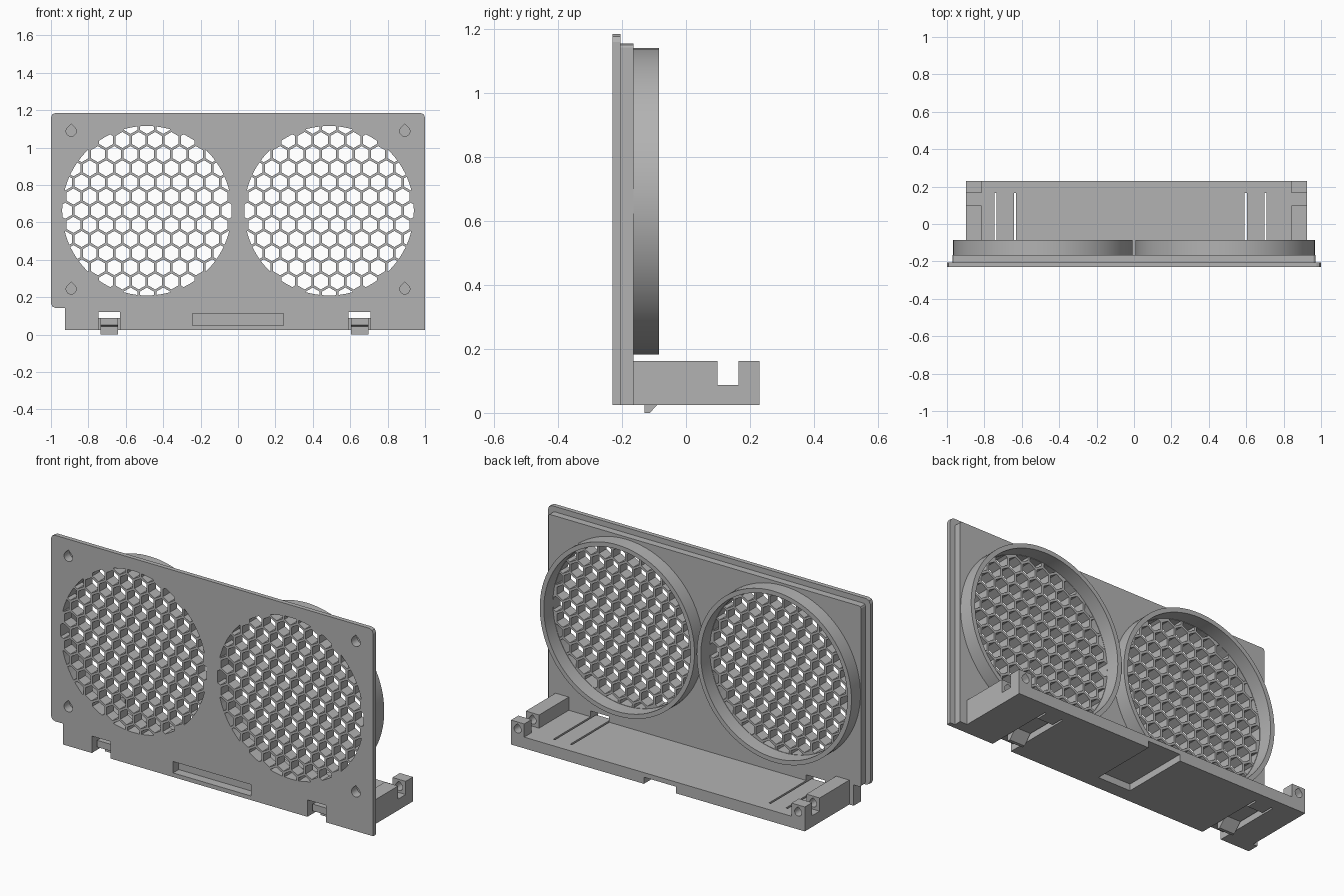
import bpy, bmesh, math

if "Cube" in bpy.data.objects:
    bpy.data.objects.remove(bpy.data.objects["Cube"], do_unlink=True)

grey = bpy.data.materials.new("plain_grey")
grey.use_nodes = True
COLOUR = (0.45, 0.45, 0.45, 1)
grey.diffuse_color = COLOUR
for node in grey.node_tree.nodes:
    if node.type == 'BSDF_PRINCIPLED':
        node.inputs["Base Color"].default_value = COLOUR


def prisms(name, outlines, axis, lo, hi):
    """Extrude outlines along x, as (y, z) points, or along y, as (x, z) points."""
    bm = bmesh.new()
    place = (lambda p, d: (d, *p)) if axis == 'x' else (lambda p, d: (p[0], d, p[1]))
    for pts in outlines:
        a = [bm.verts.new(place(p, lo)) for p in pts]
        b = [bm.verts.new(place(p, hi)) for p in pts]
        bm.faces.new(a)
        bm.faces.new(b[::-1])
        for i in range(len(pts)):
            j = (i + 1) % len(pts)
            bm.faces.new((a[j], a[i], b[i], b[j]))
    bmesh.ops.recalc_face_normals(bm, faces=bm.faces)
    mesh = bpy.data.meshes.new(name)
    bm.to_mesh(mesh)
    bm.free()
    mesh.materials.append(grey)
    ob = bpy.data.objects.new(name, mesh)
    bpy.context.collection.objects.link(ob)
    return ob


def rect(x0, x1, z0, z1):
    return [(x0, z0), (x1, z0), (x1, z1), (x0, z1)]


def box(name, x0, x1, y0, y1, z0, z1):
    return prisms(name, [rect(x0, x1, z0, z1)], 'y', y0, y1)


def circle(cx, cz, r, n=96, turn=0.0):
    return [(cx + r * math.cos(turn + math.tau * i / n),
             cz + r * math.sin(turn + math.tau * i / n)) for i in range(n)]


def teardrop(cx, cz, r):
    # round below, pointed at the top
    arc = [math.radians(135 + 270 * i / 20) for i in range(21)]
    return [(cx + r * math.cos(t), cz + r * math.sin(t)) for t in arc] + [(cx, cz + r * 1.41)]


def cut(targets, cutter):
    for ob in targets:
        mod = ob.modifiers.new("cut", 'BOOLEAN')
        mod.operation = 'DIFFERENCE'
        mod.solver = 'EXACT'
        mod.object = cutter
        bpy.context.view_layer.objects.active = ob
        bpy.ops.object.modifier_apply(modifier=mod.name)
    bpy.data.objects.remove(cutter, do_unlink=True)


def smooth(ob):
    bpy.ops.object.select_all(action='DESELECT')
    ob.select_set(True)
    bpy.context.view_layer.objects.active = ob
    bpy.ops.object.shade_smooth_by_angle(angle=math.radians(30))


FRONT, STEP, BACK, REAR = -0.23, -0.205, -0.165, 0.23
BASE, FLOOR_TOP, BLOCK_TOP = 0.025, 0.088, 0.162
HOLE_X, HOLE_Z, HOLE_R = 0.487, 0.662, 0.453
LEFT, RIGHT = 0.925, -0.898
CLIPS = (-0.688, 0.65)


def panel_outline(half, top, notch_z, c):
    # one lower corner is notched, the free corners are clipped
    return [(-0.925, BASE), (half, BASE), (half, top - c), (half - c * 0.3, top - c * 0.3),
            (half - c, top), (c - half, top), (c * 0.3 - half, top - c * 0.3),
            (-half, top - c), (-half, notch_z + c), (c * 0.3 - half, notch_z + c * 0.3),
            (c - half, notch_z), (-0.925, notch_z)]


# Stepped front panel
front_plate = prisms("front_plate", [panel_outline(1.0, 1.185, 0.142, 0.025)], 'y', FRONT, STEP)
back_layer = prisms("back_layer", [panel_outline(0.97, 1.155, 0.142, 0.012)], 'y', STEP, BACK)
panel = [front_plate, back_layer]

# Large openings, blind screw holes, label recess and clip windows
cut(panel, prisms("opening_cutter", [circle(s * HOLE_X, HOLE_Z, HOLE_R) for s in (-1, 1)],
                  'y', -0.4, 0))
cut(panel, prisms("screw_cutter", [teardrop(s * 0.892, z, 0.027)
                                   for s in (-1, 1) for z in (0.243, 1.087)], 'y', -0.4, -0.18))
cut(panel, box("recess_cutter", -0.242, 0.242, -0.4, -0.18, 0.048, 0.112))
cut(panel, prisms("window_cutter", [rect(x - 0.058, x + 0.058, -0.1, 0.12) for x in CLIPS],
                  'y', -0.4, 0))

# Honeycomb grilles and the collars behind them
PITCH, WALL = 0.0873, 0.013
ROW = PITCH * math.sqrt(0.75)
HEX_R = (PITCH - WALL) / math.sqrt(3)
for side, cx in (("right", -HOLE_X), ("left", HOLE_X)):
    cells = []
    for row in range(-7, 8):
        for col in range(-7, 8):
            dx, dz = (col + 0.5 * (row % 2)) * PITCH, row * ROW
            if math.hypot(dx, dz) < HOLE_R + HEX_R * 0.75:
                cells.append(circle(cx + dx, HOLE_Z + dz, HEX_R, 6, math.pi / 6))
    grille = prisms(side + "_grille", [circle(cx, HOLE_Z, HOLE_R + 0.001)], 'y', FRONT, BACK)
    cut([grille], prisms("cell_cutter", cells, 'y', -0.4, 0))
    collar = prisms(side + "_collar", [circle(cx, HOLE_Z, 0.48)], 'y', BACK, -0.085)
    cut([collar], prisms("bore_cutter", [circle(cx, HOLE_Z, HOLE_R + 0.002)], 'y', -0.4, 0))
    smooth(collar)

# Tray floor with clip slots and the groove underneath
tray = box("tray_floor", RIGHT, LEFT, BACK, REAR, BASE, FLOOR_TOP)
cut([tray], prisms("slot_cutter", [rect(x - 0.058, x + 0.058, -0.1, 0.3) for x in CLIPS],
                   'y', -0.3, 0.165))
cut([tray], box("groove_cutter", -0.1, 0.1, -0.15, 0.4, -0.1, 0.062))

# Spring clips with a hook below
clip_profile = [(0.166, BASE), (0.166, FLOOR_TOP), (-0.2, FLOOR_TOP), (-0.2, 0.05),
                (-0.13, 0.042), (-0.13, 0), (-0.113, 0), (-0.068, 0.05), (0.08, 0.05), (0.1, BASE)]
for side, x in zip(("right", "left"), CLIPS):
    prisms(side + "_clip", [clip_profile], 'x', x - 0.047, x + 0.047)

# Side blocks with a saddle notch and a bore along their length
block_profile = [(BACK, BASE), (REAR, BASE), (REAR, BLOCK_TOP), (0.165, BLOCK_TOP),
                 (0.165, FLOOR_TOP), (0.098, FLOOR_TOP), (0.098, BLOCK_TOP), (BACK, BLOCK_TOP)]
for side, x0, x1 in (("right", RIGHT, RIGHT + 0.082), ("left", LEFT - 0.082, LEFT)):
    block = prisms(side + "_block", [block_profile], 'x', x0, x1)
    cut([block], prisms("pin_cutter", [teardrop((x0 + x1) / 2, 0.122, 0.022)], 'y', 0.0, 0.4))
